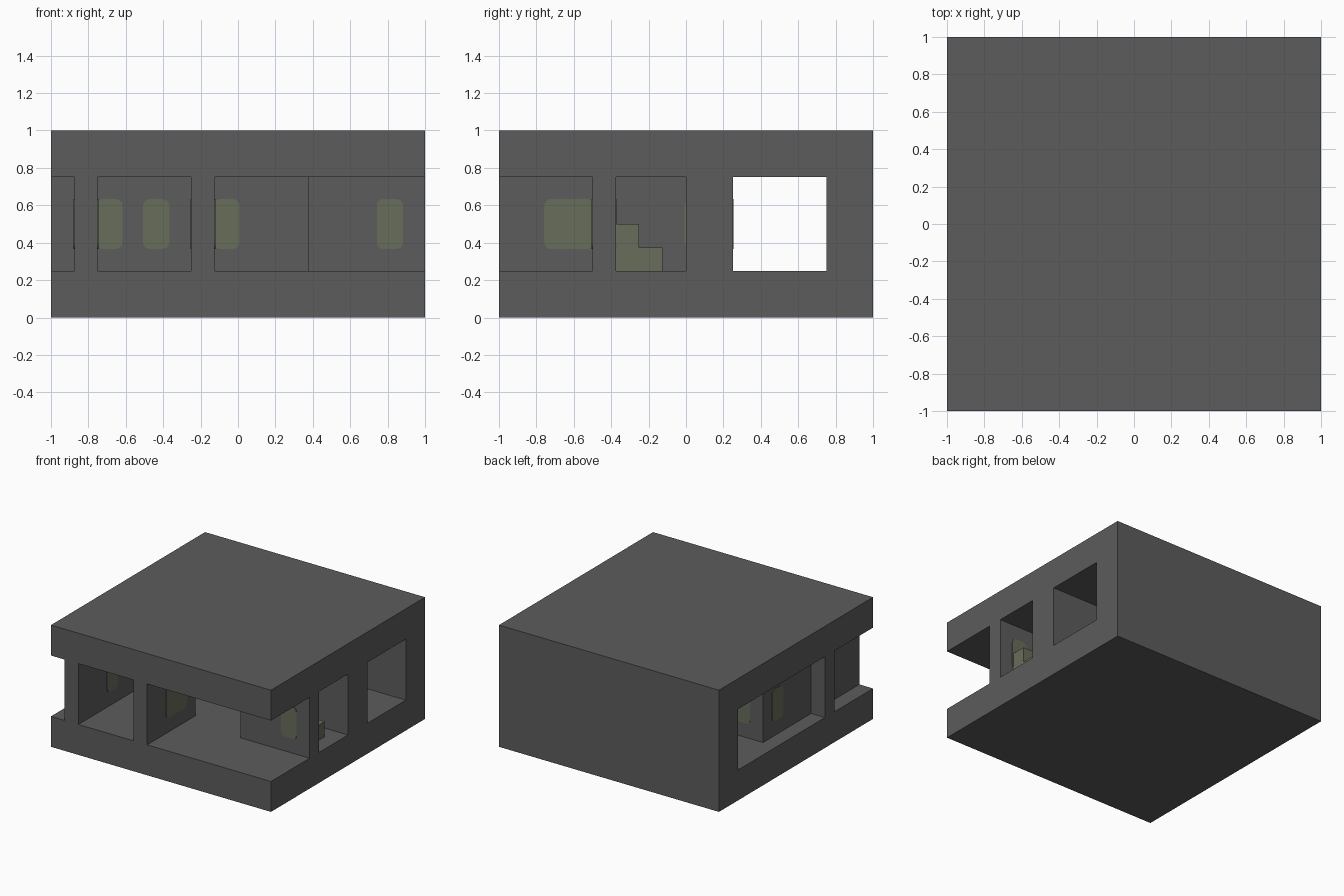
import bpy
import math
from mathutils import Vector

old = bpy.data.objects.get("Cube")
if old:
    bpy.data.objects.remove(old, do_unlink=True)


def material(name, color):
    mat = bpy.data.materials.new(name)
    mat.use_nodes = True
    mat.diffuse_color = (*color, 1)
    mat.node_tree.nodes["Principled BSDF"].inputs["Base Color"].default_value = (*color, 1)
    return mat


concrete = material("dark_grey_concrete", (0.107, 0.107, 0.107))
olive = material("olive_glass", (0.14, 0.153, 0.103))


def box(name, x, y, z, mat=None):
    """Axis-aligned box from (low, high) pairs."""
    bpy.ops.mesh.primitive_cube_add(size=1)
    ob = bpy.context.object
    ob.name = name
    lo, hi = (Vector(c) for c in zip(x, y, z))
    for v in ob.data.vertices:
        v.co = (lo + hi) / 2 + v.co * (hi - lo)
    if mat:
        ob.data.materials.append(mat)
    return ob


# Solid building block, hollowed by the room volumes between floor and roof
FLOOR, CEILING, OUT = 0.25, 0.75, 1.2
building = box("building", (-1, 1), (-1, 1), (0, 1), concrete)

rooms = {
    "corridor": ((-OUT, OUT), (0.25, 0.75)),
    "west_balcony": ((-OUT, -0.875), (-0.375, 0.5)),
    "corner_balcony": ((-OUT, -0.875), (-OUT, -0.5)),
    "front_room": ((-0.75, -0.25), (-OUT, 0.125)),
    "main_room": ((-0.125, 0.375), (-OUT, 0.125)),
    "hall": ((-0.5, 0.25), (-0.375, 0.125)),
    "terrace": ((0, OUT), (-OUT, -0.5)),
    "side_room": ((0, OUT), (-0.375, 0)),
}
for name, (x, y) in rooms.items():
    cutter = box(name + "_cutter", x, y, (FLOOR, CEILING))
    cutter.hide_render = True
    cutter.hide_viewport = True
    cut = building.modifiers.new(name, "BOOLEAN")
    cut.operation = "DIFFERENCE"
    cut.solver = "EXACT"
    cut.object = cutter

# Merge leftover coplanar seams
clean = building.modifiers.new("clean_faces", "DECIMATE")
clean.decimate_type = "DISSOLVE"
clean.angle_limit = math.radians(1)


def window(name, axis, along, across):
    """Rounded pane passing through a wall; axis is the wall's normal."""
    a = (along[0] - 0.008, along[1] + 0.008)
    t = (across[0] - 0.004, across[1] + 0.004)
    x, y = (t, a) if axis == 0 else (a, t)
    pane = box(name, x, y, (0.367, 0.633), olive)
    weights = pane.data.attributes.new("bevel_weight_edge", "FLOAT", "EDGE")
    for e in pane.data.edges:
        p, q = (pane.data.vertices[i].co for i in e.vertices)
        weights.data[e.index].value = float(abs((p - q)[axis]) > 0.01
                                            and (p - q).length - abs((p - q)[axis]) < 0.001)
    bevel = pane.modifiers.new("round_corners", "BEVEL")
    bevel.limit_method = "WEIGHT"
    bevel.width = 0.035
    bevel.segments = 4


# Windows in the walls
window("west_window_front", 0, (-0.625, -0.5), (-0.875, -0.75))
window("west_window_back", 0, (0, 0.125), (-0.875, -0.75))
window("partition_window", 0, (-0.75, -0.5), (-0.25, -0.125))
window("terrace_window", 1, (0.75, 0.875), (-0.5, -0.375))
for i, span in enumerate([(-0.75, -0.625), (-0.5, -0.375), (-0.125, 0)]):
    window(f"hall_window_{i + 1}", 1, span, (0.125, 0.25))

# Chair in the side room
box("chair_back", (0.625, 0.875), (-0.375, -0.25), (FLOOR, 0.5), olive)
box("chair_seat", (0.625, 0.875), (-0.25, -0.125), (FLOOR, 0.375), olive)
